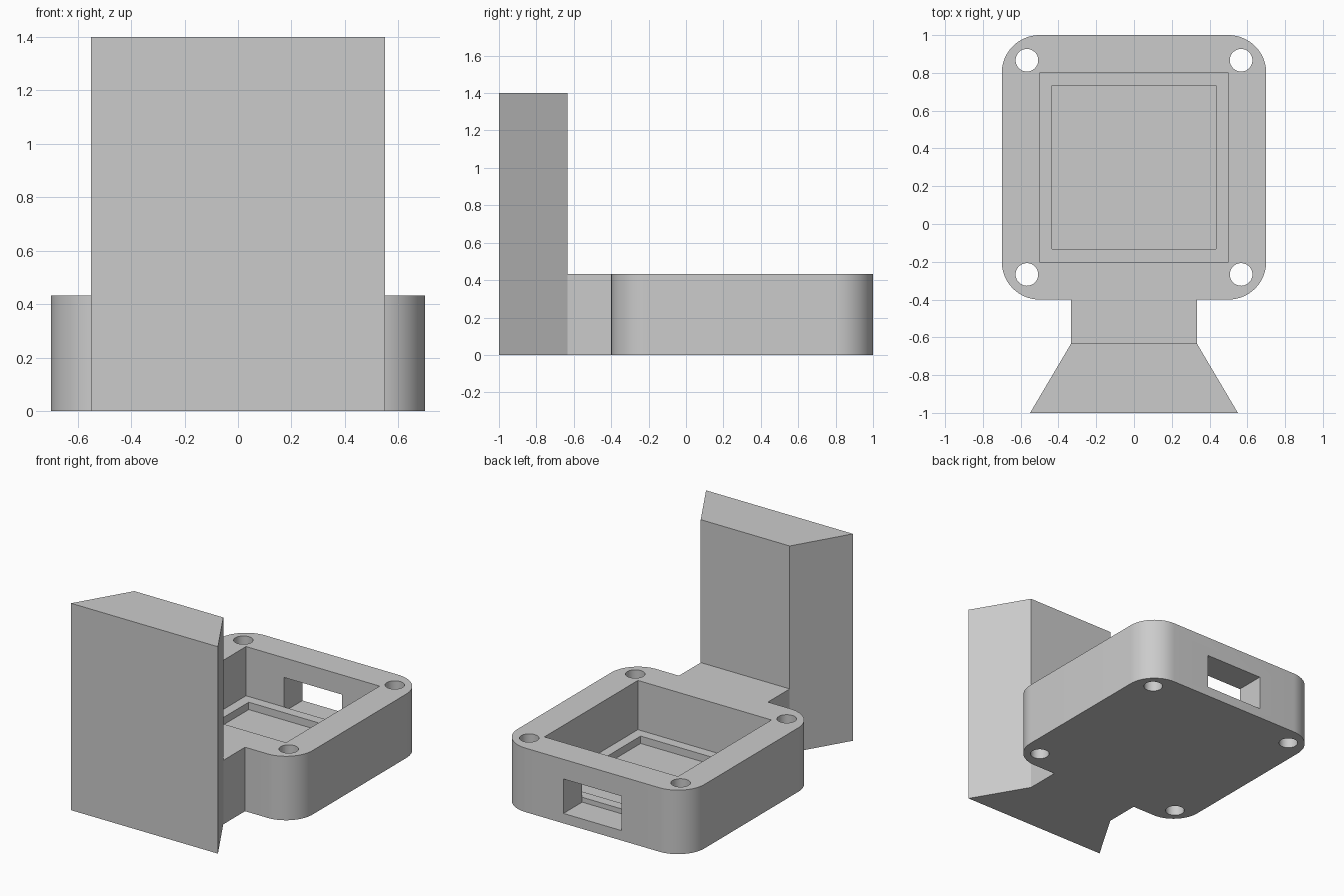
import bpy, bmesh
from math import cos, sin, pi, radians

cube = bpy.data.objects.get("Cube")
if cube:
    bpy.data.objects.remove(cube, do_unlink=True)

# Single flat colour
grey = bpy.data.materials.new("plain grey")
grey.use_nodes = True
colour = (0.6, 0.6, 0.6, 1)
grey.diffuse_color = colour
grey.node_tree.nodes["Principled BSDF"].inputs["Base Color"].default_value = colour


def prism(name, outline, z0, z1):
    """Extrude a counter-clockwise xy outline from z0 to z1."""
    bm = bmesh.new()
    base = bm.faces.new([bm.verts.new((x, y, z0)) for x, y in outline])
    top = bmesh.ops.extrude_face_region(bm, geom=[base])["geom"]
    verts = [v for v in top if isinstance(v, bmesh.types.BMVert)]
    bmesh.ops.translate(bm, verts=verts, vec=(0, 0, z1 - z0))
    bmesh.ops.recalc_face_normals(bm, faces=bm.faces)
    mesh = bpy.data.meshes.new(name)
    bm.to_mesh(mesh)
    bm.free()
    mesh.materials.append(grey)
    obj = bpy.data.objects.new(name, mesh)
    bpy.context.collection.objects.link(obj)
    return obj


def rect(x, y0, y1):
    return [(-x, y0), (x, y0), (x, y1), (-x, y1)]


def arc(cx, cy, r, start, sweep, steps):
    return [(cx + r * cos(start + sweep * i / steps),
             cy + r * sin(start + sweep * i / steps)) for i in range(steps + 1)]


def combine(target, other, operation):
    mod = target.modifiers.new(operation.lower(), "BOOLEAN")
    mod.operation = operation
    mod.solver = "EXACT"
    mod.object = other
    bpy.context.view_layer.objects.active = target
    bpy.ops.object.modifier_apply(modifier=mod.name)
    bpy.data.objects.remove(other, do_unlink=True)


HEIGHT, MID_Y = 0.433, 0.3

# Housing with rounded corners
corners = [(0.5, 0.8), (-0.5, 0.8), (-0.5, -0.2), (0.5, -0.2)]
outline = []
for i, (cx, cy) in enumerate(corners):
    outline += arc(cx, cy, 0.2, i * pi / 2, pi / 2, 16)
housing = prism("housing_with_rail", outline, 0, HEIGHT)

# Neck and tall dovetail rail
combine(housing, prism("neck", rect(0.333, -0.75, -0.3), 0, HEIGHT), "UNION")
rail = [(-0.55, -1), (0.55, -1), (0.333, -0.633), (-0.333, -0.633)]
combine(housing, prism("rail", rail, 0, 1.4), "UNION")

# Stepped pocket and back port
combine(housing, prism("pocket", rect(0.5, -0.2, 0.8), 0.1, 0.6), "DIFFERENCE")
combine(housing, prism("recess", rect(0.433, -0.133, 0.733), 0.05, 0.6), "DIFFERENCE")
combine(housing, prism("port", rect(0.217, 0.8, 1.1), 0.067, 0.3), "DIFFERENCE")

# Screw holes in the four corners
for sx in (-1, 1):
    for sy in (-1, 1):
        circle = arc(sx * 0.567, MID_Y + sy * 0.567, 0.06, 0, 2 * pi, 32)[:-1]
        combine(housing, prism("screw_hole", circle, -0.1, 0.6), "DIFFERENCE")

# Smooth the curved walls, keep edges sharp
bpy.ops.object.select_all(action="DESELECT")
housing.select_set(True)
bpy.context.view_layer.objects.active = housing
bpy.ops.object.shade_smooth_by_angle(angle=radians(30))
